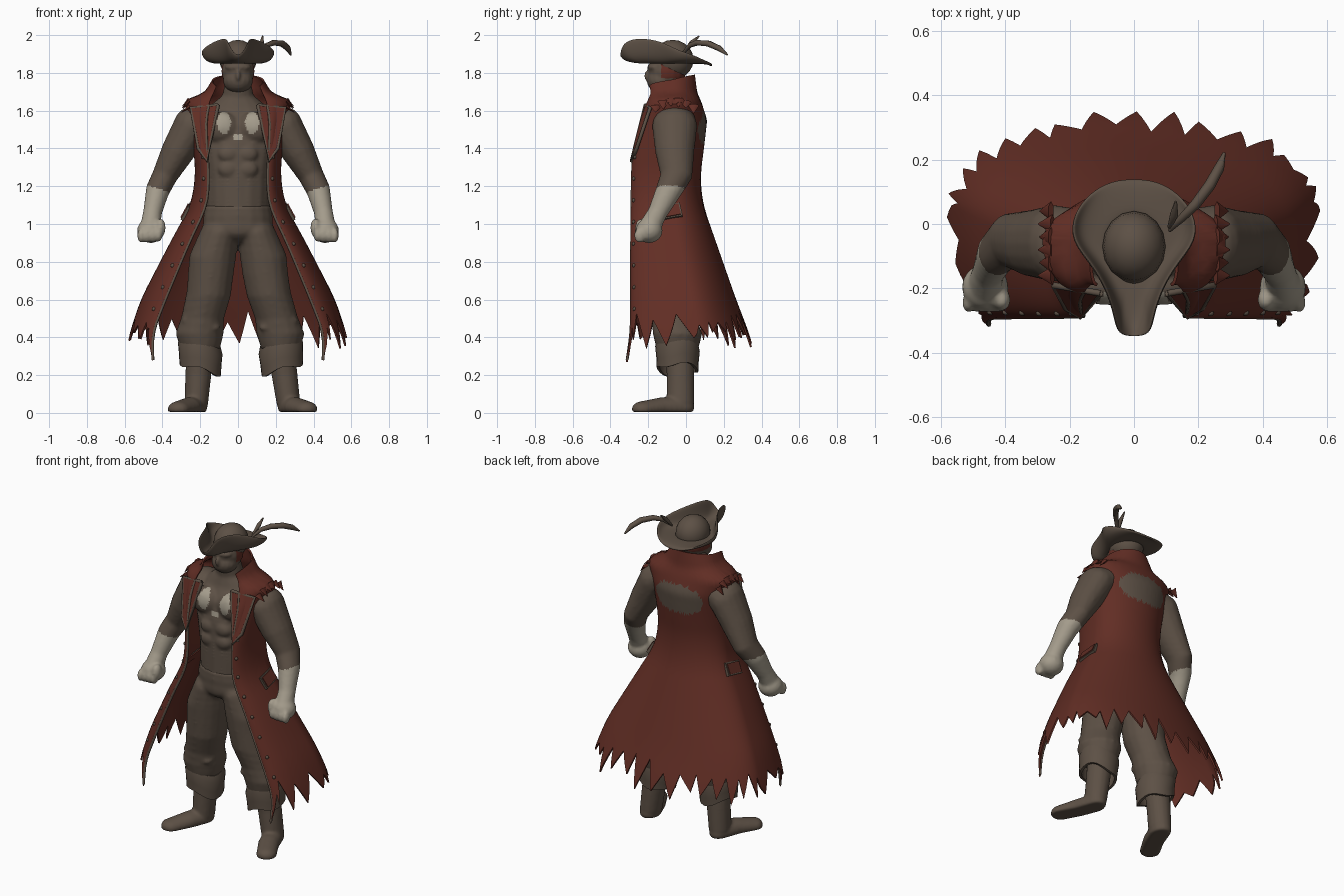
import bpy, bmesh, math, random
from mathutils import Matrix, Vector

rng = random.Random(11)
cube = bpy.data.objects.get("Cube")
if cube:
    bpy.data.objects.remove(cube)


def material(name, rgb):
    mat = bpy.data.materials.new(name)
    mat.use_nodes = True
    mat.diffuse_color = (*rgb, 1)
    mat.node_tree.nodes["Principled BSDF"].inputs["Base Color"].default_value = (*rgb, 1)
    return mat


BROWN = material("weathered brown", (0.109, 0.081, 0.06))
RED = material("coat red", (0.122, 0.027, 0.018))
PALE = material("pale leather", (0.37, 0.33, 0.26))


def activate(obj):
    bpy.ops.object.select_all(action="DESELECT")
    obj.select_set(True)
    bpy.context.view_layer.objects.active = obj


def finish(name, bm, mats, mods=(), rule=None):
    """Turn a bmesh into an object, apply modifiers, colour faces by rule."""
    bmesh.ops.recalc_face_normals(bm, faces=bm.faces[:])
    mesh = bpy.data.meshes.new(name)
    bm.to_mesh(mesh)
    bm.free()
    obj = bpy.data.objects.new(name, mesh)
    bpy.context.collection.objects.link(obj)
    activate(obj)
    for kind, settings in mods:
        mod = obj.modifiers.new(kind.title(), kind)
        for key, value in settings.items():
            setattr(mod, key, value)
        bpy.ops.object.modifier_apply(modifier=mod.name)
    for mat in mats:
        obj.data.materials.append(mat)
    for poly in obj.data.polygons:
        poly.material_index = rule(poly.center) if rule else 0
    bpy.ops.object.shade_smooth_by_angle(angle=math.radians(50))


def blob(bm, x, y, z, rx, ry, rz):
    bmesh.ops.create_uvsphere(bm, u_segments=16, v_segments=10, radius=1,
                              matrix=Matrix.Translation((x, y, z)) @ Matrix.Diagonal((rx, ry, rz, 1)))


def lean(side, z):
    """The left leg stands a little wider than the right one."""
    return max(0, .05 - z * .067) if side > 0 else 0


def chain(bm, points, side=1, steps=8):
    """Overlapping ellipsoids along a path: (x, y, z, rx, ry, rz)."""
    for a, b in zip(points, points[1:]):
        for i in range(steps + 1):
            p = [u + (v - u) * i / steps for u, v in zip(a, b)]
            blob(bm, side * p[0] + lean(side, p[2]), *p[1:])


def fused(size, smooth=4):
    return [("REMESH", {"mode": "VOXEL", "voxel_size": size}),
            ("SMOOTH", {"factor": 0.5, "iterations": smooth})]


def tube(name, points, radius, mat, radii=None):
    curve = bpy.data.curves.new(name, "CURVE")
    curve.dimensions = "3D"
    curve.bevel_depth, curve.bevel_resolution = radius, 1
    curve.use_fill_caps = True
    line = curve.splines.new("POLY")
    line.points.add(len(points) - 1)
    for i, (dot, p) in enumerate(zip(line.points, points)):
        dot.co = (*p, 1)
        dot.radius = radii[i] if radii else 1
    curve.materials.append(mat)
    obj = bpy.data.objects.new(name, curve)
    bpy.context.collection.objects.link(obj)
    activate(obj)
    bpy.ops.object.convert(target="MESH")


# Bare torso, arms and gloved fists
bm = bmesh.new()
chain(bm, [(0, -.1, 1.08, .17, .15, .06), (0, -.1, 1.25, .175, .152, .06),
           (0, -.1, 1.4, .2, .148, .06), (0, -.085, 1.52, .21, .14, .06),
           (0, -.07, 1.6, .17, .11, .05), (0, -.08, 1.67, .085, .08, .04),
           (0, -.095, 1.75, .07, .075, .04)])
for s in (-1, 1):
    chain(bm, [(.19, -.06, 1.55, .085, .11, .09), (.248, -.06, 1.515, .095, .12, .105),
               (.315, -.06, 1.39, .09, .105, .085), (.385, -.05, 1.26, .068, .085, .065),
               (.425, -.09, 1.18, .063, .07, .065), (.453, -.15, 1.06, .05, .053, .05),
               (.462, -.19, .99, .055, .06, .05)], s)
    blob(bm, s * .09, -.19, 1.51, .1, .062, .085)
    blob(bm, s * .462, -.195, .965, .073, .072, .066)
    blob(bm, s * .41, -.235, .98, .027, .035, .05)
    for i in range(4):
        blob(bm, s * (.42 + i * .031), -.245, .945 - i * .002, .02, .03, .04)
    for z in (1.37, 1.29):
        blob(bm, s * .05, -.225, z, .055, .032, .045)


def skin_rule(c):
    x = abs(c.x)
    if c.z < 1.18 + .3 * (x - .4) and x > .35:
        return 1
    chest = ((x - .075) / .036) ** 2 + ((c.z - 1.535) / .06) ** 2 < 1
    mark = x < .022 and abs(c.z - 1.46) < .012
    return 1 if c.y < -.18 and (chest or mark) else 0


finish("torso_and_arms", bm, [BROWN, PALE], fused(.01, 3), skin_rule)

# Head with a red scarf behind the ears
bm = bmesh.new()
blob(bm, 0, -.1, 1.81, .088, .1, .1)
blob(bm, 0, -.13, 1.76, .08, .078, .068)
blob(bm, 0, -.2, 1.785, .014, .022, .03)
blob(bm, 0, -.165, 1.83, .07, .04, .025)
finish("head", bm, [BROWN, RED], fused(.008, 2),
       lambda c: 1 if c.y > -.13 and c.z > 1.77 else 0)

# Baggy trousers
bm = bmesh.new()
chain(bm, [(0, -.1, 1.09, .18, .155, .02), (0, -.1, .97, .19, .15, .08)])
for s in (-1, 1):
    chain(bm, [(.1, -.1, .95, .1, .145, .08), (.135, -.1, .82, .125, .14, .08),
               (.155, -.09, .63, .12, .13, .06), (.188, -.065, .5, .115, .12, .05),
               (.203, -.045, .42, .128, .132, .04), (.2, -.045, .35, .108, .115, .04)], s)
    chain(bm, [(.13, -.135, .45, .04, .03, .015), (.26, -.12, .49, .04, .03, .015)], s)
finish("trousers", bm, [BROWN], fused(.012))

# Boots, with soles flattened on the ground, and slanted cuffs
for s, label in ((1, "left"), (-1, "right")):
    bm = bmesh.new()
    chain(bm, [(.2, -.035, .34, .075, .078, .04), (.21, -.03, .2, .07, .074, .04),
               (.22, -.03, .06, .064, .074, .06)], s)
    chain(bm, [(.222, -.03, .03, .06, .075, .06), (.26, -.13, .03, .062, .062, .052),
               (.313, -.228, .02, .06, .06, .042)], s)
    for v in bm.verts:
        v.co.z = max(v.co.z, .004)
    finish(label + "_boot", bm, [BROWN], fused(.009, 3))

    bm = bmesh.new()
    rings = []
    for z, r in ((.38, .108), (.34, .118), (.28, .112), (.23, .11)):
        rings.append([bm.verts.new((s * (.2 + r * math.cos(t)) + lean(s, z), -.045 + r * math.sin(t),
                                    z + .03 * math.cos(t) + .012 * math.sin(3 * t)))
                      for t in (k * math.tau / 24 for k in range(24))])
    for a, b in zip(rings, rings[1:]):
        for k in range(24):
            bm.faces.new((a[k - 1], a[k], b[k], b[k - 1]))
    finish(label + "_cuff", bm, [BROWN], [("SOLIDIFY", {"thickness": .015})])

# Coat levels: height, opening x, opening y, half width, side y, back y
LEVELS = [(.26, .45, -.315, .6, .06, .375), (.42, .455, -.29, .57, .06, .33),
          (.6, .385, -.288, .51, .03, .26), (.9, .26, -.288, .355, -.04, .155),
          (1.1, .165, -.285, .245, -.07, .085), (1.25, .155, -.285, .22, -.08, .07),
          (1.4, .165, -.275, .23, -.08, .09), (1.55, .17, -.235, .25, -.06, .107),
          (1.65, .15, -.2, .285, -.05, .075), (1.69, .13, -.18, .175, -.06, .055),
          (1.79, .09, -.2, .115, -.07, .042)]


def level_at(z):
    i = max(k for k in range(len(LEVELS) - 1) if k == 0 or LEVELS[k][0] <= z)
    t = (z - LEVELS[i][0]) / (LEVELS[i + 1][0] - LEVELS[i][0])
    return Vector([a + (b - a) * t for a, b in zip(LEVELS[i], LEVELS[i + 1])])


def coat_point(u, z):
    """Point on the coat; u runs from -1 to 1, opening to opening around the back."""
    soft = .06 if z < 1.5 else .015
    _, xe, ye, wide, mid, back = sum((level_at(z + d * soft) for d in (-.5, 0, .5, 1)),
                                     level_at(z - soft)) / 5
    a, split = abs(u), .68
    if a < split:
        f = a / split * math.pi / 2
        x, y = wide * math.sin(f), mid + (back - mid) * math.cos(f)
    else:
        f = (a - split) / (1 - split) * math.pi / 2
        x, y = xe + (wide - xe) * math.cos(f), mid + (ye - mid) * math.sin(f)
    return Vector((math.copysign(x, u), y, z))


# Long sleeveless coat with a torn hem and a worn patch on the back
TEETH, COLS, ROWS = 23, 7, 64
tips = [rng.uniform(.34, .43) for _ in range(TEETH + 1)]
notches = [rng.uniform(.46, .54) for _ in range(TEETH + 1)]
peaks = [rng.choice((2, 3, 4, 5)) for _ in range(TEETH + 1)]
bm = bmesh.new()
grid = []
for c in range(TEETH * COLS + 1):
    n, k = divmod(c, COLS)
    if k < peaks[n]:
        hem = notches[n] + (tips[n] - notches[n]) * k / peaks[n]
    else:
        hem = tips[n] + (notches[n + 1 if n < TEETH else n] - tips[n]) * (k - peaks[n]) / (COLS - peaks[n])
    edge = min(c, TEETH * COLS - c)
    if edge < 5:
        hem = .27 + edge * .045
    u = 2 * c / (TEETH * COLS) - 1
    top = 1.79 - .06 * u * u
    grid.append([bm.verts.new(coat_point(u, hem + (top - hem) * r / ROWS)) for r in range(ROWS + 1)])
for a, b in zip(grid, grid[1:]):
    for r in range(ROWS):
        bm.faces.new((a[r], b[r], b[r + 1], a[r + 1]))


def coat_rule(c):
    x, z = abs(c.x), c.z - 1.51
    return 1 if c.y > 0 and (x / .165) ** 2 + (z / (.085 + .15 * x)) ** 2 < 1 else 0


finish("long_coat", bm, [RED, BROWN], [("SOLIDIFY", {"thickness": .01, "offset": 0})], coat_rule)

# Coat trim, studs, lapels, shoulder tatters and pocket flaps
studs = bmesh.new()
for s, label in ((1, "left"), (-1, "right")):
    tube(label + "_coat_trim", [coat_point(s, .28 + i * .05) for i in range(28)], .008, BROWN)
    for i in range(8):
        p = coat_point(s * .93, .55 + i * .115)
        blob(studs, p.x, p.y - .004, p.z, .011, .009, .011)

    corners = [(.105, -.215, 1.63), (.25, -.19, 1.615), (.21, -.262, 1.4), (.165, -.288, 1.335)]
    corners = [(s * x, y, z) for x, y, z in corners]
    bm = bmesh.new()
    bm.faces.new([bm.verts.new(p) for p in corners])
    finish(label + "_lapel", bm, [RED], [("SOLIDIFY", {"thickness": .012, "offset": 0})])
    tube(label + "_lapel_trim", corners + corners[:1], .01, BROWN)

    bm = bmesh.new()
    for i in range(6):
        t = (i - 2.5) / 2.5
        place = (Matrix.Translation((s * .275, -.06 + .1 * t, 1.642 - .035 * t * t))
                 @ Matrix.Rotation(s * math.radians(125 + 15 * (i % 2)), 4, "Y")
                 @ Matrix.Diagonal((.4, 1, 1, 1)))
        bmesh.ops.create_cone(bm, segments=6, radius1=.03, radius2=.002, depth=.055,
                              cap_ends=True, matrix=place)
    finish(label + "_shoulder_tatters", bm, [RED])

    for part, mat, size in (("flap", RED, (.03, .105, .065)), ("trim", BROWN, (.018, .122, .08))):
        bm = bmesh.new()
        place = (Matrix.Translation((s * .272, -.085, 1.065)) @ Matrix.Rotation(s * -.5, 4, "Y")
                 @ Matrix.Rotation(.2, 4, "X") @ Matrix.Diagonal((*size, 1)))
        bmesh.ops.create_cube(bm, size=1, matrix=place)
        finish(label + "_pocket_" + part, bm, [mat])
finish("coat_studs", studs, [BROWN])

# Three-cornered hat: domed crown and folded brim
bm = bmesh.new()
blob(bm, 0, -.07, 1.87, .098, .11, .105)
finish("hat_crown", bm, [BROWN])

half = [(.05, -.345, 1.95), (.058, -.29, 1.985), (.085, -.2, 1.985), (.135, -.12, 1.965),
        (.195, -.05, 1.925), (.19, .03, 1.9), (.135, .1, 1.865), (.07, .135, 1.845)]
rim = ([(0, -.35, 1.87)] + half + [(0, .14, 1.835)]
       + [(-x, y, z) for x, y, z in reversed(half)])
bm = bmesh.new()
loops = []
for x, y, z in rim:
    way = math.atan2(y + .07, x)
    ix, iy = .09 * math.cos(way), -.07 + .1 * math.sin(way)
    loops.append([bm.verts.new((ix + (x - ix) * f, iy + (y - iy) * f, 1.855 + (z - 1.855) * h))
                  for f, h in ((0, 0), (.4, 0), (.85, .25), (1, 1))])
for i, b in enumerate(loops):
    a = loops[i - 1]
    for k in range(3):
        bm.faces.new((a[k], b[k], b[k + 1], a[k + 1]))
finish("hat_brim", bm, [BROWN], [("SOLIDIFY", {"thickness": .014, "offset": 0}),
                                 ("SUBSURF", {"levels": 2})])

# Hat feathers
tube("long_feather", [(.11, -.02, 1.9), (.15, .02, 1.945), (.19, .06, 1.96), (.235, .12, 1.955),
                      (.265, .175, 1.93), (.28, .22, 1.895)], .016, BROWN, [.4, .8, 1, 1.1, 1, .3])
tube("short_feather", [(.11, -.01, 1.91), (.125, .03, 1.96), (.13, .07, 1.995)],
     .013, BROWN, [.5, 1, .3])
